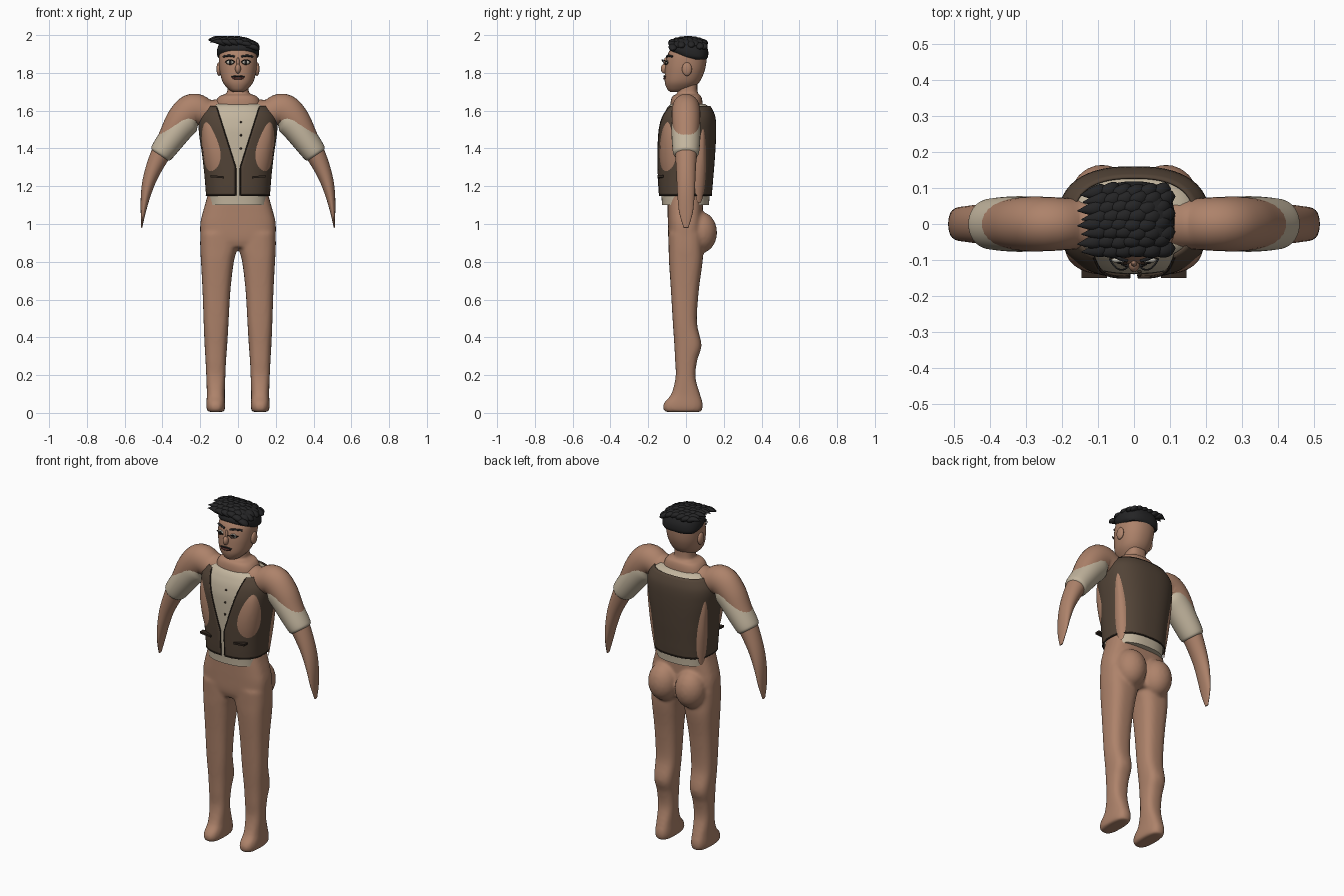
import bpy, bmesh, math, random
from mathutils import Vector

random.seed(4)
if "Cube" in bpy.data.objects:
    bpy.data.objects.remove(bpy.data.objects["Cube"])


def material(name, rgb):
    m = bpy.data.materials.new(name)
    m.use_nodes = True
    m.diffuse_color = (*rgb, 1)
    m.node_tree.nodes["Principled BSDF"].inputs["Base Color"].default_value = (*rgb, 1)
    return m


SKIN = material("skin", (0.42, 0.225, 0.145))
CREAM = material("cream cloth", (0.54, 0.46, 0.34))
VEST = material("brown cloth", (0.085, 0.057, 0.038))
TRIM = material("dark brown trim", (0.03, 0.02, 0.014))
HAIR = material("black hair", (0.018, 0.018, 0.019))
LIP = material("dark lips", (0.09, 0.03, 0.025))
WHITE = material("eye white", (0.5, 0.47, 0.4))


# ---------- helpers ----------
def finish(bm, name, mat, closed=True):
    bmesh.ops.recalc_face_normals(bm, faces=bm.faces)
    me = bpy.data.meshes.new(name)
    bm.to_mesh(me)
    bm.free()
    me.materials.append(mat)
    me.polygons.foreach_set("use_smooth", [True] * len(me.polygons))
    me.set_sharp_from_angle(angle=math.radians(50))
    ob = bpy.data.objects.new(name, me)
    bpy.context.collection.objects.link(ob)
    return ob


def skin_rings(bm, rings, closed=True):
    """Bridge rings of points; closed rings also get end caps."""
    vs = [[bm.verts.new(p) for p in r] for r in rings]
    n = len(vs[0])
    for a, b in zip(vs, vs[1:]):
        for i in range(n if closed else n - 1):
            j = (i + 1) % n
            bm.faces.new((a[i], a[j], b[j], b[i]))
    if closed:
        bm.faces.new(vs[0])
        bm.faces.new(vs[-1])


def sample(rows, t):
    """Smooth interpolation between table rows."""
    i = min(max(int(t), 0), len(rows) - 2)
    f = t - i
    p = [rows[min(max(i + k, 0), len(rows) - 1)] for k in (-1, 0, 1, 2)]
    return [b + f * (c - a + f * (2*a - 5*b + 4*c - d + f * (3*(b - c) + d - a))) / 2
            for a, b, c, d in zip(*p)]


def power(v, p):
    return math.copysign(abs(v) ** p, v)


def section(row, a, p, off=0):
    """Point of a rounded section; row = z, x min, x max, y front, y back."""
    z, x0, x1, y0, y1 = row
    return Vector(((x0 + x1) / 2 + ((x1 - x0) / 2 + off) * power(math.sin(a), p),
                   (y0 + y1) / 2 - ((y1 - y0) / 2 + off) * power(math.cos(a), p), z))


def body_loft(bm, rows, p=0.8, seg=40, fine=5):
    steps = (len(rows) - 1) * fine
    skin_rings(bm, [[section(sample(rows, k / fine), math.tau * i / seg, p)
                     for i in range(seg)] for k in range(steps + 1)])


def limb_loft(bm, rows, seg=28, fine=5):
    """Limb along a path in the x-z plane; row = x, z, radius, depth."""
    rings = []
    for k in range((len(rows) - 1) * fine + 1):
        t = k / fine
        x, z, r, d = sample(rows, t)
        a, b = sample(rows, max(t - .1, 0)), sample(rows, min(t + .1, len(rows) - 1))
        n = Vector((a[1] - b[1], 0, b[0] - a[0])).normalized()
        rings.append([Vector((x, 0, z)) + n * r * math.cos(u) + Vector((0, d * math.sin(u), 0))
                      for u in (math.tau * i / seg for i in range(seg))])
    skin_rings(bm, rings)


def ball(bm, loc, size, seg=24):
    vs = bmesh.ops.create_uvsphere(bm, u_segments=seg, v_segments=seg // 2, radius=1)["verts"]
    for v in vs:
        v.co = Vector(loc) + Vector(a * b for a, b in zip(v.co, size))


def single_ball(name, loc, size, mat):
    bm = bmesh.new()
    ball(bm, loc, size)
    return finish(bm, name, mat)


def stroke(name, pts, r, mat):
    cu = bpy.data.curves.new(name, "CURVE")
    cu.dimensions = "3D"
    cu.bevel_depth, cu.bevel_resolution, cu.use_fill_caps = r, 2, True
    sp = cu.splines.new("POLY")
    sp.points.add(len(pts) - 1)
    for q, p in zip(sp.points, pts):
        q.co = (*p, 1)
    cu.materials.append(mat)
    bpy.context.collection.objects.link(bpy.data.objects.new(name, cu))


def wide(rows):
    return [(z, -w, w, f, b) for z, w, f, b in rows]


# ---------- legs, hips and seat as one blended skin ----------
LEG = [(.005, .075, .16, -.11, .08), (.025, .068, .167, -.122, .088), (.055, .068, .167, -.115, .088),
       (.1, .07, .165, -.078, .074), (.19, .067, .168, -.055, .05), (.28, .063, .172, -.058, .06),
       (.36, .057, .177, -.062, .082), (.48, .05, .182, -.07, .058), (.65, .04, .188, -.08, .068),
       (.8, .022, .196, -.09, .088), (.87, .004, .2, -.092, .09), (.95, 0, .2, -.094, .09)]
HIPS = wide([(.875, .18, -.08, .085), (.92, .197, -.093, .09), (1.0, .2, -.096, .09),
             (1.06, .187, -.097, .09), (1.12, .17, -.097, .09), (1.2, .15, -.09, .085)])
bm = bmesh.new()
body_loft(bm, HIPS, .65)
for s in (1, -1):
    body_loft(bm, [(z, *sorted((s * a, s * b)), f, k) for z, a, b, f, k in LEG], .75)
    ball(bm, (s * .088, .077, .955), (.088, .088, .11))
legs = finish(bm, "legs_and_hips", SKIN)
rm = legs.modifiers.new("blend", "REMESH")
rm.mode, rm.voxel_size, rm.use_smooth_shade = "VOXEL", .009, True
sm = legs.modifiers.new("soften", "SMOOTH")
sm.factor, sm.iterations = .5, 8

# ---------- neck and shoulder base ----------
bm = bmesh.new()
body_loft(bm, wide([(1.57, .13, -.085, .09), (1.64, .12, -.082, .088), (1.675, .1, -.072, .08),
                    (1.69, .065, -.05, .066), (1.71, .056, -.045, .06), (1.76, .055, -.045, .06)]))
finish(bm, "neck", SKIN)

# ---------- shirt and vest share one torso surface ----------
TORSO = wide([(1.1, .165, -.135, .13), (1.2, .17, -.142, .138), (1.35, .185, -.147, .15),
              (1.5, .205, -.145, .157), (1.57, .203, -.13, .152), (1.62, .17, -.105, .13),
              (1.645, .13, -.08, .1)])


def torso(a, z, off=0):
    i = max(k for k in range(len(TORSO) - 1) if TORSO[k][0] <= z + 1e-6)
    t = i + (z - TORSO[i][0]) / (TORSO[i + 1][0] - TORSO[i][0])
    return section([z] + sample(TORSO, t)[1:], a, .8, off)


def opening(z):
    """Angle of the front vest edge at a height."""
    half = .012 + .1 * min(max((z - 1.3) / .32, 0), 1)
    return math.asin((half / torso(math.pi / 2, z).x) ** 1.25)


def levels(lo, hi, n=32):
    return [lo + (hi - lo) * k / n for k in range(n + 1)]


bm = bmesh.new()
skin_rings(bm, [[torso(math.tau * i / 64, z, -.008) for i in range(64)] for z in levels(1.1, 1.635)])
finish(bm, "shirt", CREAM)

bm = bmesh.new()
skin_rings(bm, [[torso(a, z) for a in levels(opening(z), math.tau - opening(z), 80)]
                for z in levels(1.15, 1.622)], closed=False)
vest = finish(bm, "vest", VEST)
so = vest.modifiers.new("thickness", "SOLIDIFY")
so.thickness, so.offset = .006, 0

stroke("vest_hem", [torso(a, 1.152, .001) for a in levels(opening(1.15), math.tau - opening(1.15), 60)], .004, TRIM)
for s, side in ((1, "left"), (-1, "right")):
    stroke(side + "_vest_edge", [torso(s * opening(z), z, .002) for z in levels(1.152, 1.615)], .003, TRIM)
    # pocket welt
    bm = bmesh.new()
    bmesh.ops.create_cube(bm, size=1)
    for v in bm.verts:
        v.co = Vector((s * .11 + v.co.x * .07, -.135 + v.co.y * .03, 1.25 + v.co.z * .011 + s * v.co.x * .006))
    finish(bm, side + "_pocket", TRIM)
    # skin bulging through at chest and back
    for part, deg, half, zc, hh in (("chest", 49, 25, 1.41, .135), ("back", 118, 13, 1.31, .2)):
        bm = bmesh.new()
        rings = []
        for k in range(1, 9):
            r = k / 8
            rings.append([torso(s * math.radians(deg + half * r * math.cos(u) * (1 - .35 * math.sin(u))),
                                zc + hh * r * math.sin(u), .002 + .011 * (1 - r * r))
                          for u in (math.tau * i / 40 for i in range(40))])
        skin_rings(bm, rings)
        bm.faces.ensure_lookup_table()
        bmesh.ops.delete(bm, geom=[bm.faces[-1]], context="FACES_ONLY")
        finish(bm, side + "_" + part + "_skin", SKIN)
for z in (1.4, 1.47, 1.54):
    p = torso(.04, z, -.005)
    single_ball("shirt_button", p, (.006, .004, .006), TRIM)

# ---------- arms and sleeves ----------
ARM = [(.04, 1.6, .07, .07), (.15, 1.588, .07, .07), (.235, 1.605, .086, .075), (.3, 1.555, .078, .075),
       (.36, 1.46, .062, .066), (.42, 1.35, .05, .056), (.463, 1.25, .038, .05),
       (.487, 1.16, .027, .046), (.502, 1.06, .013, .036), (.51, .98, .003, .012)]
SLEEVE = [(.235, 1.575, .05, .06), (.27, 1.55, .076, .074), (.315, 1.5, .075, .077), (.36, 1.44, .07, .075),
          (.4, 1.385, .064, .07), (.412, 1.368, .057, .062), (.416, 1.362, .04, .045)]
for s, side in ((1, "left"), (-1, "right")):
    for part, rows, mat in (("arm", ARM, SKIN), ("sleeve", SLEEVE, CREAM)):
        bm = bmesh.new()
        limb_loft(bm, [(s * x, *rest) for x, *rest in rows])
        finish(bm, side + "_" + part, mat)

# ---------- head ----------
HEAD = wide([(1.7, .03, -.085, -.01), (1.715, .052, -.1, .03), (1.75, .08, -.112, .07), (1.8, .095, -.112, .095),
             (1.85, .101, -.108, .107), (1.9, .1, -.096, .109), (1.94, .085, -.07, .095), (1.965, .045, -.03, .06)])
bm = bmesh.new()
body_loft(bm, HEAD, .9)
finish(bm, "head", SKIN)


def face(x, z, off=0):
    """Point on the front of the head."""
    i = max(k for k in range(len(HEAD) - 1) if HEAD[k][0] <= z)
    t = i + (z - HEAD[i][0]) / (HEAD[i + 1][0] - HEAD[i][0])
    row = [z] + sample(HEAD, t)[1:]
    p = section(row, math.asin((abs(x) / row[2]) ** (1 / .9)), .9)
    return Vector((x, p.y - off, z))


single_ball("nose", (0, -.113, 1.822), (.015, .02, .026), SKIN)
single_ball("nose_bridge", (0, -.107, 1.85), (.009, .011, .032), SKIN)
stroke("moustache_line", [face(x, 1.783 - 4 * x * x, .003) for x in levels(-.035, .035, 10)], .004, HAIR)
stroke("lips", [face(x, 1.77 + 5 * x * x, .002) for x in levels(-.028, .028, 10)], .006, LIP)
for s, side in ((1, "left"), (-1, "right")):
    single_ball(side + "_ear", (s * .101, .005, 1.82), (.013, .026, .036), SKIN)
    single_ball(side + "_eye", face(s * .041, 1.856), (.021, .008, .011), WHITE)
    single_ball(side + "_iris", face(s * .041, 1.856, .006), (.008, .004, .009), HAIR)
    arc = levels(-1, 1, 10)
    stroke(side + "_lashes", [face(s * (.042 + .026 * t), 1.869 - .012 * t * t, .012 + .016 * (1 - t * t))
                              for t in arc], .0025, HAIR)
    stroke(side + "_lower_lid", [face(s * (.042 + .022 * t), 1.844 + .01 * t * t, .006) for t in arc], .002, TRIM)
    stroke(side + "_eyebrow", [face(s * (.048 + .03 * t), 1.891 - .005 * t * t, .002) for t in arc], .0055, HAIR)

# ---------- hair: cap plus swept locks ----------
bm = bmesh.new()
body_loft(bm, wide([(1.872, .095, .0, .108), (1.888, .109, -.05, .117), (1.92, .111, -.086, .117),
                    (1.95, .1, -.08, .105), (1.972, .075, -.06, .09), (1.982, .03, -.03, .05)]))
finish(bm, "hair_cap", HAIR)

bm = bmesh.new()
for row in range(8):
    for col in range(6):
        y = -.065 + row * .023 + random.uniform(-.004, .004)
        x = .085 - col * .035 - (row % 2) * .012
        rise = 1.977 - 3.5 * max(x, 0) ** 2 - 2.5 * (y - .015) ** 2
        length = .085 - .25 * max(y - .06, 0)
        rings = []
        for k in range(11):
            t = k / 10
            r = .021 * math.sin(math.pi * min(t ** .6, .985)) + .0008
            c = Vector((x + .03 - length * t, y - .012 * t, rise - .01 + .016 * math.sin(2.4 * t)))
            rings.append([c + Vector((0, r * math.cos(u), .75 * r * math.sin(u)))
                          for u in (math.tau * i / 10 for i in range(10))])
        skin_rings(bm, rings)
finish(bm, "hair_locks", HAIR)
